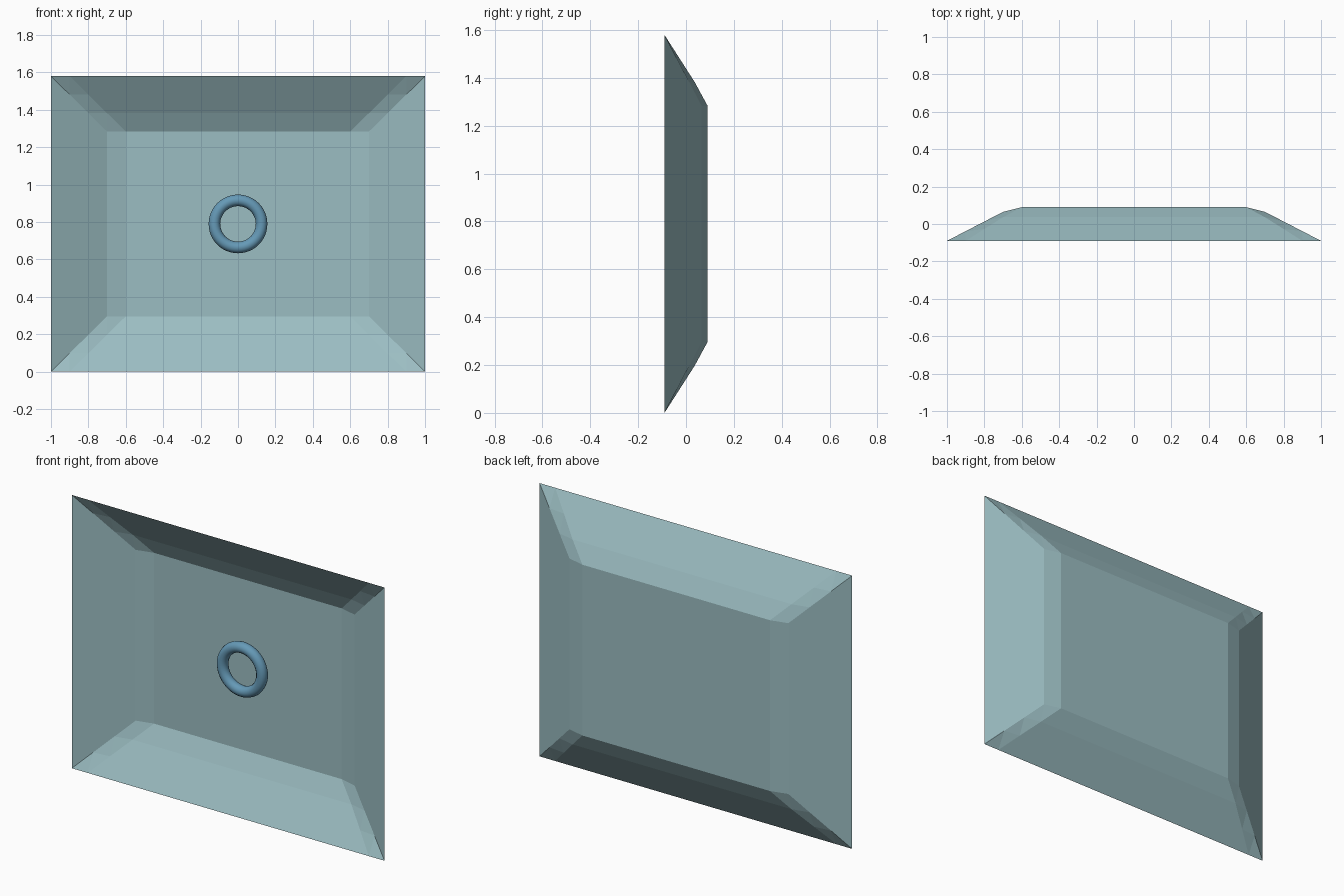
import bpy, bmesh, math

if "Cube" in bpy.data.objects:
    bpy.data.objects.remove(bpy.data.objects["Cube"])

W, H, NX, NZ = 2.0, 1.58, 20, 16


def material(name, rgb):
    m = bpy.data.materials.new(name)
    m.diffuse_color = (*rgb, 1)
    m.use_nodes = True
    m.node_tree.nodes["Principled BSDF"].inputs["Base Color"].default_value = m.diffuse_color
    return m


def lerp_profile(pts, d):
    for (d0, y0), (d1, y1) in zip(pts, pts[1:]):
        if d <= d1:
            return y0 + (y1 - y0) * (d - d0) / (d1 - d0)
    return pts[-1][1]


# depth of the panel against the distance from its side and top/bottom edges
SIDE = [(0, -0.09), (0.3, 0.065), (0.4, 0.09)]
ENDS = [(0, -0.09), (0.2, 0.038), (0.296, 0.09)]

# dished panel: a grid pushed back, creased along the corner diagonals
bm = bmesh.new()
grid = []
for i in range(NX + 1):
    x = -W / 2 + W * i / NX
    col = []
    for j in range(NZ + 1):
        z = H * j / NZ
        y = min(lerp_profile(SIDE, W / 2 - abs(x)),
                lerp_profile(ENDS, min(z, H - z)))
        col.append(bm.verts.new((x, y, z)))
    grid.append(col)
for i in range(NX):
    for j in range(NZ):
        a, b = grid[i][j], grid[i + 1][j]
        c, d = grid[i + 1][j + 1], grid[i][j + 1]
        if (i < NX / 2) == (j < NZ / 2):
            tris = [(a, b, c), (a, c, d)]
        else:
            tris = [(a, b, d), (b, c, d)]
        for t in tris:
            bm.faces.new(t)
mesh = bpy.data.meshes.new("dished_panel")
bm.to_mesh(mesh)
bm.free()
panel = bpy.data.objects.new("dished_panel", mesh)
bpy.context.collection.objects.link(panel)
mesh.materials.append(material("pale_teal", (0.33, 0.51, 0.54)))

# ring in front of the panel's middle
bpy.ops.mesh.primitive_torus_add(major_radius=0.126, minor_radius=0.031,
                                 major_segments=48, minor_segments=12,
                                 location=(0, 0.04, H / 2),
                                 rotation=(math.pi / 2, 0, 0))
ring = bpy.context.object
ring.name = "ring"
bpy.ops.object.shade_smooth()
ring.data.materials.append(material("blue", (0.13, 0.32, 0.47)))
